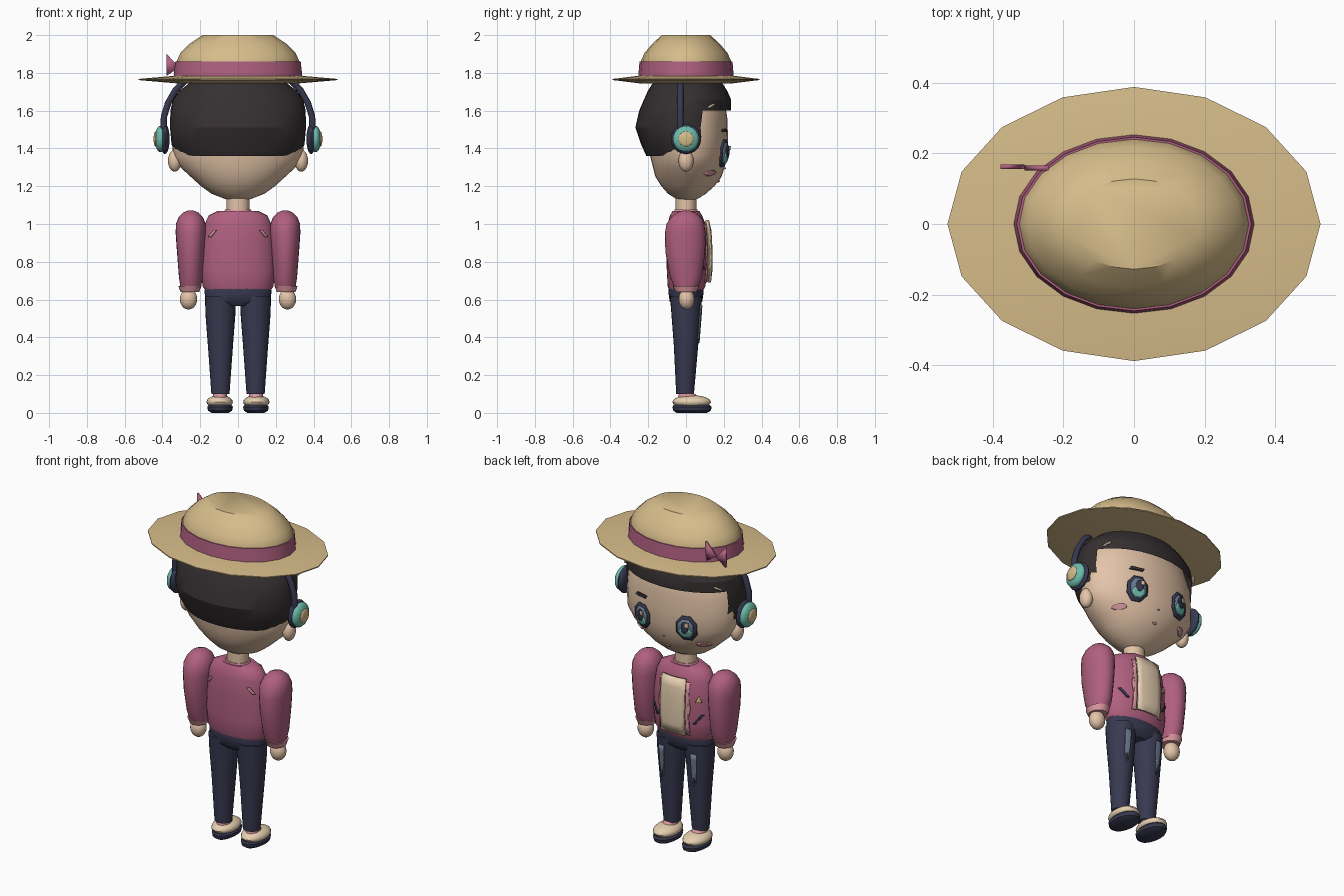
import bpy, bmesh, math
from mathutils import Vector, Matrix
from mathutils.bvhtree import BVHTree

if "Cube" in bpy.data.objects:
    bpy.data.objects.remove(bpy.data.objects["Cube"], do_unlink=True)


def material(name, hexcode):
    rgb = [int(hexcode[i:i + 2], 16) / 255 for i in (0, 2, 4)]
    col = [c / 12.92 if c <= 0.04 else ((c + 0.055) / 1.055) ** 2.4 for c in rgb] + [1]
    m = bpy.data.materials.new(name)
    m.use_nodes = True
    m.diffuse_color = col
    m.node_tree.nodes["Principled BSDF"].inputs["Base Color"].default_value = col
    return m


STRAW = material("straw", "D6BC8A")
PINK = material("berry_pink", "B0607F")
HAIR = material("dark_hair", "352F30")
SKIN = material("skin", "E4C4A8")
NAVY = material("navy", "383950")
TEAL = material("teal", "6CBBAA")
PALE = material("pale_pink", "DC98A0")
CREAM = material("cream", "E6CFB0")
DENIM = material("light_denim", "6E7C92")


def finish(bm, name, mat, angle=40):
    me = bpy.data.meshes.new(name)
    bm.to_mesh(me)
    bm.free()
    ob = bpy.data.objects.new(name, me)
    bpy.context.collection.objects.link(ob)
    me.materials.append(mat)
    bpy.ops.object.select_all(action="DESELECT")
    ob.select_set(True)
    bpy.context.view_layer.objects.active = ob
    bpy.ops.object.shade_smooth_by_angle(angle=math.radians(angle))
    return ob


def loft(name, mat, sections, cx=0, n=24, drop=None, angle=40):
    """Stack of ellipses given as (z, x radius, y radius, y centre)."""
    bm = bmesh.new()
    rings = []
    for z, rx, ry, cy in sections:
        rings.append([bm.verts.new((cx + rx * math.cos(math.tau * i / n),
                                    cy + ry * math.sin(math.tau * i / n), z)) for i in range(n)])
    for a, b in zip(rings, rings[1:]):
        for i in range(n):
            j = (i + 1) % n
            bm.faces.new((a[i], a[j], b[j], b[i]))
    bm.faces.new(rings[0][::-1])
    bm.faces.new(rings[-1])
    if drop:
        gone = [f for f in bm.faces if drop(f.calc_center_median())]
        bmesh.ops.delete(bm, geom=gone, context="FACES")
    return finish(bm, name, mat, angle)


def ellipsoid(name, mat, centre, radii, seg=20):
    bm = bmesh.new()
    bmesh.ops.create_uvsphere(bm, u_segments=seg, v_segments=seg // 2, radius=1,
                              matrix=Matrix.Translation(centre) @ Matrix.Diagonal((*radii, 1)))
    return finish(bm, name, mat)


def decal(name, mat, target, centre, outline, lift=0.005, side=1):
    """Thin plate laid on a surface; outline points are (x, z) around the centre."""
    src = bmesh.new()
    src.from_mesh(target.data)
    tree = BVHTree.FromBMesh(src)
    bm = bmesh.new()
    mid = bm.verts.new((centre[0], 0, centre[1]))
    rim = [bm.verts.new((centre[0] + x, 0, centre[1] + z)) for x, z in outline]
    for i in range(len(rim)):
        bm.faces.new((mid, rim[i - 1], rim[i]))
    bmesh.ops.subdivide_edges(bm, edges=bm.edges[:], cuts=2, use_grid_fill=True)
    for v in bm.verts:
        hit = tree.ray_cast(Vector((v.co.x, 2 * side, v.co.z)), Vector((0, -side, 0)))
        if hit[0]:
            v.co = hit[0] + Vector((0, side * lift, 0))
    src.free()
    ob = finish(bm, name, mat)
    mod = ob.modifiers.new("thickness", "SOLIDIFY")
    mod.thickness = 0.007
    mod.offset = 0
    return ob


def oval(rx, rz, n=8, turn=0.5):
    return [(rx * math.cos(math.tau * (i + turn) / n), rz * math.sin(math.tau * (i + turn) / n))
            for i in range(n)]


def rect(w, h, lean=0):
    return [(-w - lean, -h), (w - lean, -h), (w + lean, h), (-w + lean, h)]


# Straw hat
loft("hat_brim", STRAW, [(1.745, .33, .25, 0), (1.762, .528, .388, 0), (1.768, .528, .388, 0),
                         (1.785, .33, .25, 0)], n=16, angle=30)
loft("hat_crown", STRAW, [(1.76, .33, .245, 0), (1.86, .325, .24, 0), (1.905, .305, .22, 0),
                          (1.955, .255, .178, 0), (2, .188, .128, 0)], n=20)
loft("hat_band", PINK, [(1.77, .342, .254, 0), (1.86, .332, .246, 0)], n=20)
bm = bmesh.new()
for s in (1, -1):
    tri = [(-.31, 1.83), (-.31 - s * .068, 1.9), (-.31 - s * .068, 1.785)]
    bm.faces.new([bm.verts.new((x, .155 + .01 * (s < 0), z)) for x, z in tri])
bow = finish(bm, "hat_bow", PINK)
bow.modifiers.new("thickness", "SOLIDIFY").thickness = 0.014

# Head and hair
head = loft("head", SKIN, [(1.12, .03, .02, .005), (1.135, .075, .06, .005), (1.16, .14, .10, .005),
                           (1.2, .195, .14, .01), (1.25, .25, .175, .013), (1.3, .305, .19, .015),
                           (1.36, .345, .205, .015), (1.45, .35, .21, .012), (1.55, .343, .21, .01),
                           (1.65, .31, .2, .005), (1.74, .24, .16, 0)], n=32, angle=50)


def bare_face(c):
    return (c.z < 1.6 and c.y > .1) or (c.z < 1.43 and c.y > .05) or c.z < 1.362


loft("hair", HAIR, [(1.36, .315, .215, .005), (1.42, .352, .232, -.005), (1.51, .36, .25, -.018),
                    (1.6, .358, .243, -.005), (1.66, .345, .23, .008), (1.705, .31, .21, .008),
                    (1.76, .24, .175, .008)], n=32, drop=bare_face, angle=25)
loft("neck", SKIN, [(1.04, .06, .055, 0), (1.15, .06, .055, 0)])

# Face details
for s, tag in ((1, "left"), (-1, "right")):
    x = s * .145
    decal(f"{tag}_eye_rim", NAVY, head, (x, 1.375), oval(.062, .078))
    decal(f"{tag}_eye_white", DENIM, head, (x, 1.375), oval(.045, .06), .011)
    decal(f"{tag}_iris", TEAL, head, (x, 1.352), oval(.038, .032), .016)
    decal(f"{tag}_pupil", NAVY, head, (x, 1.385), oval(.02, .034), .021)
    decal(f"{tag}_eye_glint", CREAM, head, (x - .014, 1.402), rect(.01, .012), .026)
    decal(f"{tag}_blush", PALE, head, (s * .21, 1.27), oval(.032, .014))
    ellipsoid(f"{tag}_ear", SKIN, (s * .335, 0, 1.335), (.036, .04, .058))
    pin = ellipsoid(f"{tag}_hair_pin", CREAM, (0, 0, 0), (.008, .03, .008), 8)
    pin.location = (s * .302, .135, 1.625)
    pin.rotation_euler = (.45, 0, s * .65)
decal("left_brow", HAIR, head, (.15, 1.495), rect(.038, .009, -.006))
decal("mouth", PALE, head, (0, 1.225), oval(.014, .006))
decal("nose", PALE, head, (0, 1.295), oval(.006, .004))

# Headphones
for s, tag in ((1, "left"), (-1, "right")):
    ellipsoid(f"{tag}_ear_cushion", NAVY, (s * .387, 0, 1.45), (.025, .08, .08))
    ellipsoid(f"{tag}_ear_cup", TEAL, (s * .41, 0, 1.45), (.031, .07, .07))
    ellipsoid(f"{tag}_cup_badge", STRAW, (s * .437, 0, 1.45), (.01, .04, .04))
half = [(.393, 1.49), (.392, 1.57), (.37, 1.64), (.33, 1.71), (.27, 1.77), (.15, 1.83)]
path = half + [(-x, z) for x, z in reversed(half)]
cu = bpy.data.curves.new("headphone_band", "CURVE")
cu.dimensions = "3D"
cu.bevel_depth = .017
cu.bevel_resolution = 2
cu.use_fill_caps = True
sp = cu.splines.new("POLY")
sp.points.add(len(path) - 1)
for p, (x, z) in zip(sp.points, path):
    p.co = (x, -.03, z, 1)
cu.materials.append(NAVY)
bpy.context.collection.objects.link(bpy.data.objects.new("headphone_band", cu))

# Jacket and shirt
jacket = loft("jacket", PINK, [(.645, .17, .088, 0), (.67, .188, .1, .003), (.76, .196, .107, .005),
                               (.9, .19, .107, .005), (1, .176, .1, .003), (1.045, .155, .085, 0),
                               (1.07, .105, .07, 0)], n=32)
loft("collar", PALE, [(1.06, .075, .065, 0), (1.078, .068, .06, 0)])
decal("shirt_front", CREAM, jacket, (0, .855), rect(.078, .165), .025)
decal("shirt_backing", CREAM, jacket, (0, .855), rect(.076, .163), .018)
for s, tag in ((1, "left"), (-1, "right")):
    jag = [(-.012, -.16), (.012, -.16), (.006, -.06), (.016, 0), (.004, .08), (.01, .15), (-.012, .15)]
    decal(f"{tag}_lapel", PALE, jacket, (s * .088, .85), [(s * x, z) for x, z in jag], .012)
    decal(f"{tag}_pocket", NAVY, jacket, (s * .14, .785), rect(.007, .027, s * .02))
    decal(f"{tag}_back_mark", PALE, jacket, (s * .135, .95), rect(.008, .018, -s * .014), side=-1)
decal("chest_badge", STRAW, jacket, (-.14, .9), [(-.016, -.015), (.016, -.015), (0, .024)])

# Arms, legs and shoes
for s, tag in ((1, "left"), (-1, "right")):
    loft(f"{tag}_sleeve", PINK, [(.66, .054, .06, 0), (.72, .063, .085, 0), (.85, .073, .105, -.004),
                                 (.95, .08, .108, -.004), (1, .079, .1, -.003), (1.035, .065, .08, 0),
                                 (1.06, .042, .05, 0), (1.072, .014, .016, 0)], cx=s * .25)
    loft(f"{tag}_cuff", PALE, [(.64, .05, .055, 0), (.672, .06, .07, 0)], cx=s * .255)
    ellipsoid(f"{tag}_hand", SKIN, (s * .262, .003, .602), (.046, .042, .055))
    leg = loft(f"{tag}_leg", NAVY, [(.1, .048, .047, -.005), (.35, .066, .064, 0), (.52, .079, .077, 0),
                                    (.62, .082, .085, 0)], cx=s * .093)
    rip = [(-.018, .1), (.018, .1), (.016, -.02), (.008, -.1), (.002, -.03), (-.006, -.08), (-.014, 0)]
    decal(f"{tag}_thigh_fade", DENIM, leg, (s * .105, .47), rip, .003)
    loft(f"{tag}_sock", PALE, [(.06, .042, .06, .012), (.09, .038, .05, .01), (.11, .035, .035, 0)], cx=s * .095)
    ellipsoid(f"{tag}_shoe", CREAM, (s * .097, .03, .058), (.07, .102, .036))
    loft(f"{tag}_sole", NAVY, [(0, .045, .08, .03), (.012, .064, .1, .032), (.032, .068, .104, .032),
                               (.042, .06, .095, .03)], cx=s * .095)
loft("hips", NAVY, [(.565, .1, .06, 0), (.59, .168, .086, 0), (.64, .178, .094, 0), (.662, .174, .092, 0)])
